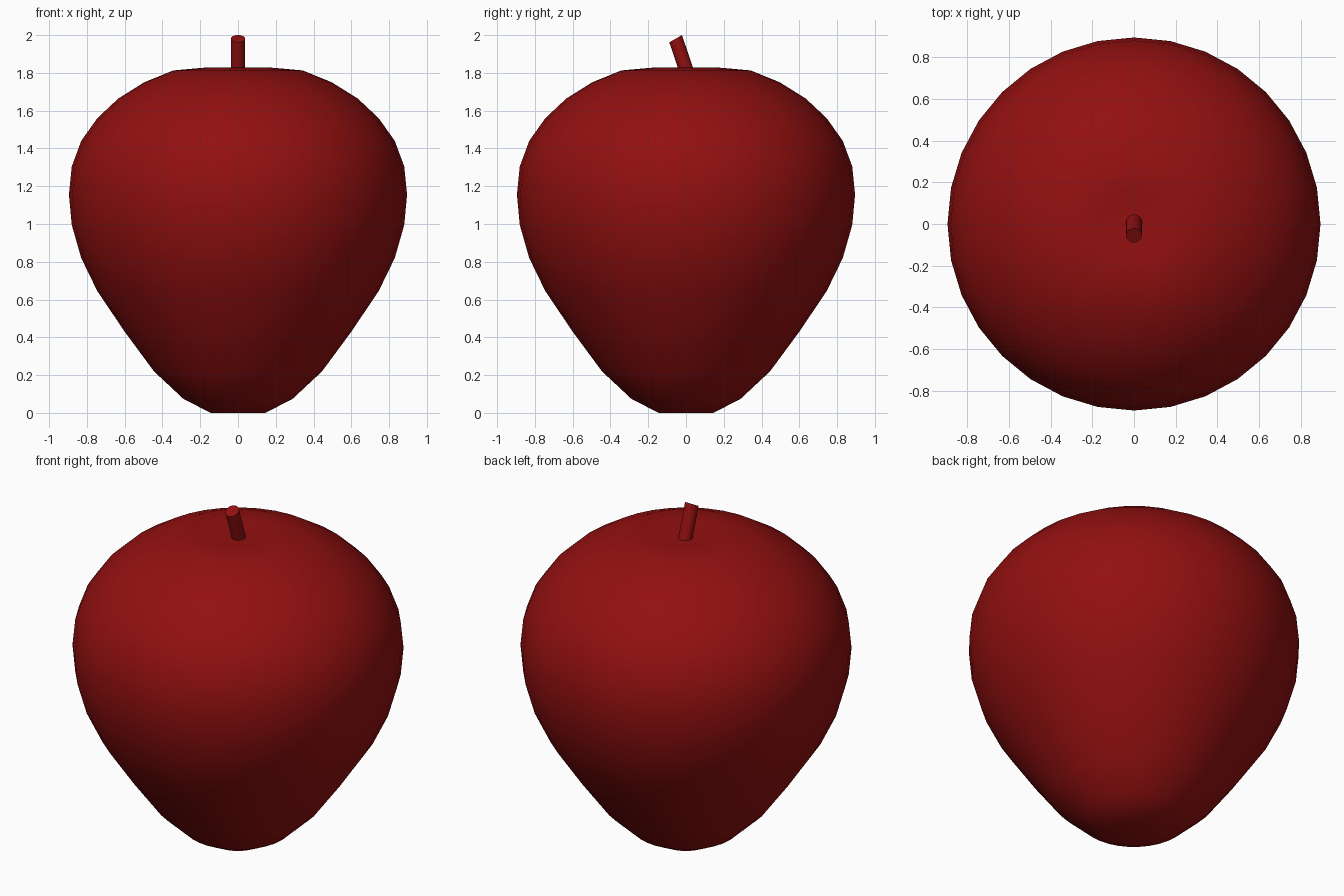
import bpy, bmesh, math
from mathutils import Vector, Matrix

cube = bpy.data.objects.get("Cube")
if cube:
    bpy.data.objects.remove(cube, do_unlink=True)

# Material shared by the fruit and its stem
red = bpy.data.materials.new("deep red")
colour = (0.29, 0.005, 0.005, 1)
red.diffuse_color = colour
red.use_nodes = True
red.node_tree.nodes["Principled BSDF"].inputs["Base Color"].default_value = colour


def make_object(name, bm):
    bmesh.ops.recalc_face_normals(bm, faces=bm.faces)
    mesh = bpy.data.meshes.new(name)
    bm.to_mesh(mesh)
    bm.free()
    obj = bpy.data.objects.new(name, mesh)
    mesh.materials.append(red)
    bpy.context.collection.objects.link(obj)
    bpy.ops.object.select_all(action='DESELECT')
    obj.select_set(True)
    bpy.context.view_layer.objects.active = obj
    return obj


# Fruit body: radius and height profile, spun around z, shallow dents at the poles
profile = [(0, 0.015), (0.145, 0), (0.29, 0.075), (0.445, 0.22), (0.6, 0.43),
           (0.745, 0.645), (0.83, 0.82), (0.88, 0.995), (0.895, 1.155),
           (0.88, 1.305), (0.83, 1.44), (0.745, 1.56), (0.633, 1.665),
           (0.497, 1.75), (0.342, 1.813), (0.175, 1.828), (0, 1.795)]
bm = bmesh.new()
verts = [bm.verts.new((r, 0, z)) for r, z in profile]
edges = [bm.edges.new(pair) for pair in zip(verts, verts[1:])]
bmesh.ops.spin(bm, geom=verts + edges, cent=(0, 0, 0), axis=(0, 0, 1),
               angle=math.tau, steps=32)
bmesh.ops.remove_doubles(bm, verts=bm.verts, dist=0.001)
make_object("fruit_body", bm)
bpy.ops.object.shade_smooth()

# Stem: thin cylinder leaning to the front, with a slanted cut at the tip
base, tip = Vector((0, 0.037, 1.71)), Vector((0, -0.055, 1.981))
axis = tip - base
bm = bmesh.new()
bmesh.ops.create_cone(bm, cap_ends=True, segments=32, radius1=0.038,
                      radius2=0.038, depth=axis.length)
for v in bm.verts:
    if v.co.z > 0:
        v.co.z += v.co.y * 0.2
lean = axis.to_track_quat('Z', 'Y').to_matrix().to_4x4()
lean = Matrix.Rotation(math.atan2(-axis.y, axis.z), 4, 'X')
bm.transform(Matrix.Translation((base + tip) / 2) @ lean)
make_object("stem", bm)
bpy.ops.object.shade_smooth_by_angle(angle=math.radians(40))
